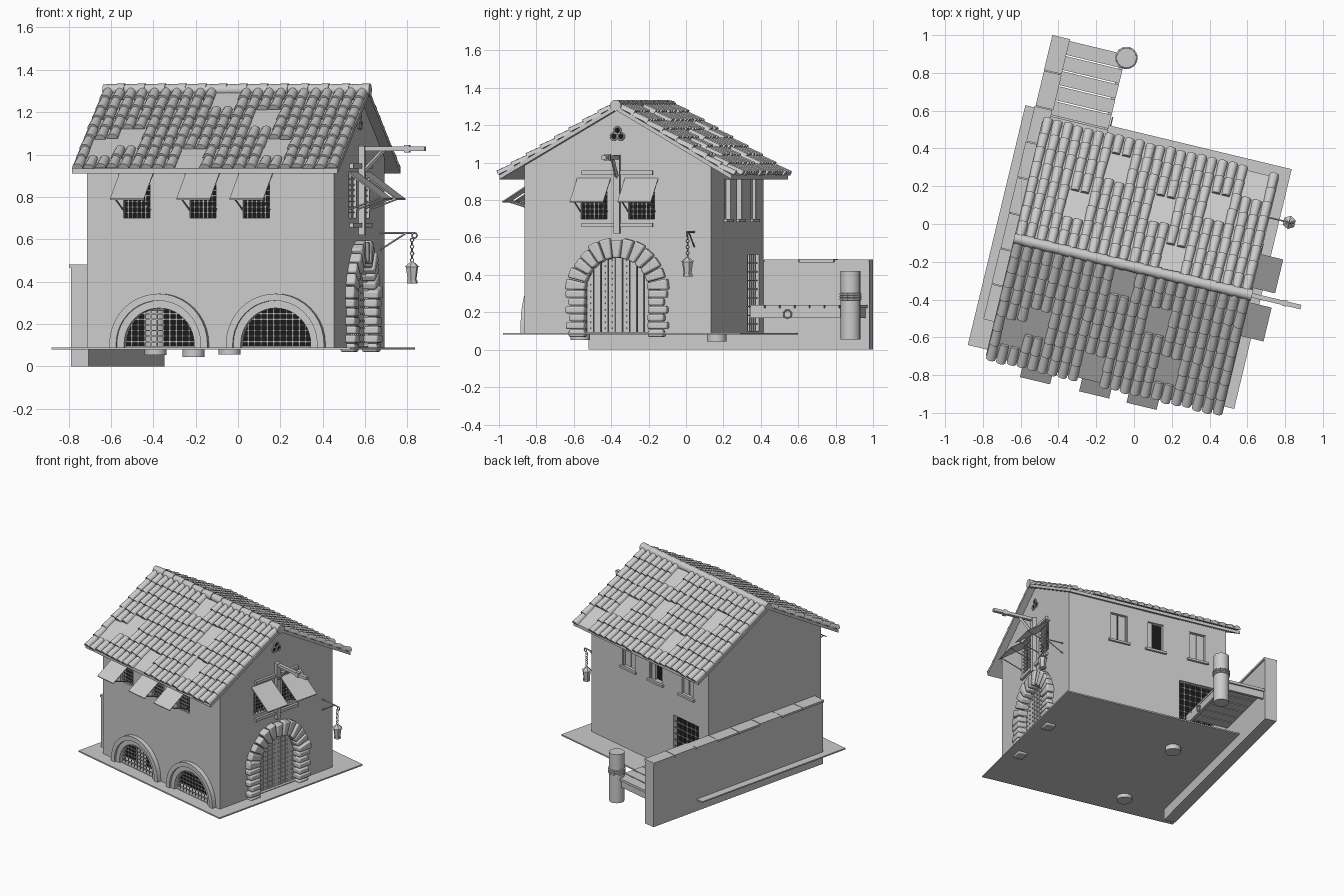
import bpy, bmesh, math, random
from math import sin, cos, pi, sqrt, radians
from mathutils import Matrix, Vector

random.seed(4)
if "Cube" in bpy.data.objects:
    bpy.data.objects.remove(bpy.data.objects["Cube"])

TURN = radians(-13.5)
U0, U1, V0, V1, RIDGE_V = -0.558, 0.642, -0.734, 0.291, -0.2215
SLOPE, RIDGE_Z, BASE = 0.58, 1.305, 0.09


def material(name, c):
    m = bpy.data.materials.new(name)
    m.use_nodes = True
    m.diffuse_color = (c, c, c, 1)
    m.node_tree.nodes["Principled BSDF"].inputs["Base Color"].default_value = (c, c, c, 1)
    return m


GREY, DARK = material("stone grey", 0.6), material("dark interior", 0.01)

# Wall frames: x runs along the wall, y points outward, z is up
ID = Matrix()
FRONT = Matrix.Translation((0, V0, 0)) @ Matrix.Rotation(pi, 4, 'Z')
GABLE = Matrix.Translation((U1, RIDGE_V, 0)) @ Matrix.Rotation(-pi / 2, 4, 'Z')
BACK = Matrix.Translation((0, V1, 0))


def emit(name, bm, mat=GREY, smooth=False, bevel=0):
    bmesh.ops.recalc_face_normals(bm, faces=bm.faces)
    me = bpy.data.meshes.new(name)
    bm.to_mesh(me)
    bm.free()
    me.materials.append(mat)
    if smooth:
        me.shade_smooth()
        me.set_sharp_from_angle(angle=radians(40))
    ob = bpy.data.objects.new(name, me)
    bpy.context.collection.objects.link(ob)
    ob.rotation_euler.z = TURN
    if bevel:
        b = ob.modifiers.new("soft edges", 'BEVEL')
        b.width, b.segments = bevel, 2
    return ob


def box(bm, M, x0, x1, y0, y1, z0, z1):
    c = Vector((x0 + x1, y0 + y1, z0 + z1)) / 2
    size = Matrix.Diagonal((x1 - x0, y1 - y0, z1 - z0, 1))
    bmesh.ops.create_cube(bm, size=1, matrix=M @ Matrix.Translation(c) @ size)


def prism(bm, M, a, b):
    """Closed solid between two matching loops."""
    a = [bm.verts.new(M @ Vector(p)) for p in a]
    b = [bm.verts.new(M @ Vector(p)) for p in b]
    bm.faces.new(a)
    bm.faces.new(b[::-1])
    for i in range(len(a)):
        j = (i + 1) % len(a)
        bm.faces.new((a[i], b[i], b[j], a[j]))


def slab(bm, M, pts, y0, y1):
    prism(bm, M, [(x, y0, z) for x, z in pts], [(x, y1, z) for x, z in pts])


def rod(bm, M, p, q, r, r2=None, seg=6):
    p, q = Vector(p), Vector(q)
    d = q - p
    T = M @ Matrix.Translation((p + q) / 2) @ d.to_track_quat('Z', 'Y').to_matrix().to_4x4()
    bmesh.ops.create_cone(bm, cap_ends=True, segments=seg, radius1=r,
                          radius2=r if r2 is None else r2, depth=d.length, matrix=T)


def ring(bm, M, c, r, t, flat=False, n=12):
    pts = [Vector(c) + r * Vector((cos(a), sin(a) if flat else 0, 0 if flat else sin(a)))
           for a in (2 * pi * i / n for i in range(n))]
    for i in range(n):
        rod(bm, M, pts[i - 1], pts[i], t)


def arc(c, zc, r, n=20):
    return [(c + r * cos(pi * i / n), zc + r * sin(pi * i / n)) for i in range(n + 1)]


def arch(c, zc, r, z0):
    return [(c + r, z0)] + arc(c, zc, r) + [(c - r, z0)]


def lattice(bm, M, c, w, z0, z1, nx, nz, zc=None):
    """Crossed bars; rounded on top when an arch centre is given."""
    for i in range(1, nx):
        s = w * (2 * i / nx - 1)
        top = z1 if zc is None else zc + sqrt(w * w - s * s)
        box(bm, M, c + s - .003, c + s + .003, -.014, -.008, z0, top)
    for i in range(1, nz):
        z = z0 + (z1 - z0) * i / nz
        h = w if zc is None or z < zc else sqrt(w * w - (z - zc) ** 2)
        box(bm, M, c - h, c + h, -.014, -.008, z - .003, z + .003)


def house(inset, z0):
    bm = bmesh.new()
    v0, v1 = V0 + inset, V1 - inset
    apex = RIDGE_Z - .022 - inset
    eave = apex - SLOPE * (RIDGE_V - v0)
    loop = [(v0, z0), (v1, z0), (v1, eave), (RIDGE_V, apex), (v0, eave)]
    prism(bm, ID, [(U0 + inset, *p) for p in loop], [(U1 - inset, *p) for p in loop])
    return bm


# Openings
ARCHES, AZ, AR = (.203, -.363), .105, .17
FRONT_WIN, GABLE_WIN, BACK_WIN = (.316, -.006, -.264), (-.131, .131), (.26, -.02, -.34)
DOOR_Z, DOOR_R = .317, .178
cut = bmesh.new()
for c in ARCHES:
    slab(cut, FRONT, arch(c, AZ, AR, BASE + .005), -.06, .05)
for M, cs, w in ((FRONT, FRONT_WIN, .064), (GABLE, GABLE_WIN, .072), (BACK, BACK_WIN, .065)):
    for c in cs:
        box(cut, M, c - w, c + w, -.06, .05, .70, .91)
slab(cut, GABLE, arch(0, DOOR_Z, DOOR_R, BASE + .005), -.06, .05)
box(cut, BACK, -.46, -.20, -.06, .05, BASE + .01, .51)
cutters = [emit("interior_cutter", house(.035, BASE + .002)), emit("opening_cutter", cut)]

# Walls with the openings cut out
walls = emit("house_walls", house(0, BASE - .005))
for c in cutters:
    m = walls.modifiers.new("cut", 'BOOLEAN')
    m.operation, m.solver, m.object = 'DIFFERENCE', 'EXACT', c
bpy.context.view_layer.update()
walls.data = bpy.data.meshes.new_from_object(walls.evaluated_get(bpy.context.evaluated_depsgraph_get()))
walls.modifiers.clear()
for c in cutters:
    bpy.data.objects.remove(c)
emit("dark_room", house(.075, BASE + .004), DARK)

# Ground plate, garden wall and coping
bm = bmesh.new()
box(bm, ID, -.706, .744, -.828, .477, .08, BASE)
emit("ground_plate", bm)
bm = bmesh.new()
box(bm, ID, -.65, -.565, -.672, .872, 0, .468)
emit("garden_wall", bm)
bm = bmesh.new()
for i in range(8):
    v, j = -.676 + i * .194, random.uniform(-.004, .004)
    box(bm, ID, -.656 + j, -.56 + j, v, v + .19, .466, .482 + j / 2)
emit("wall_coping", bm)

# Arched window surrounds and all gratings
bm, bars = bmesh.new(), bmesh.new()
for c in ARCHES:
    for r0, r1, d in ((AR, .205, .016), (.205, .238, .032)):
        slab(bm, FRONT, arch(c, AZ, r1, BASE) + arch(c, AZ, r0, BASE)[::-1], -.01, d)
    lattice(bars, FRONT, c, AR, BASE, AZ + AR, 11, 7, AZ)
for M, cs, w in ((FRONT, FRONT_WIN, .064), (GABLE, GABLE_WIN, .072)):
    for c in cs:
        lattice(bars, M, c, w, .70, .91, 6, 8)
lattice(bars, BACK, -.33, .13, BASE, .51, 6, 9)
emit("arch_surrounds", bm, smooth=True)
emit("window_gratings", bars)

# Awnings with props
bm = bmesh.new()
for M, cs, w, d in ((FRONT, FRONT_WIN, .082, .195), (GABLE, GABLE_WIN, .092, .17)):
    for c in cs:
        side = [(0, .918), (d, .792), (d, .786), (0, .910)]
        prism(bm, M, [(c - w, *p) for p in side], [(c + w, *p) for p in side])
        for s in (c - w * .8, c + w * .8):
            rod(bm, M, (s, 0, .74), (s, d * .9, .796), .004)
emit("awnings", bm)

# Back windows: frames, sills, closed leaves
bm = bmesh.new()
for i, c in enumerate(BACK_WIN):
    box(bm, BACK, c - .08, c + .08, -.01, .016, .683, .698)
    for s in (c - .065, c + .057):
        box(bm, BACK, s, s + .008, -.03, -.004, .70, .91)
    if i != 1:
        box(bm, BACK, c - .065, c - .003, -.03, -.022, .70, .91)
        box(bm, BACK, c + .003, c + .065, -.03, -.022, .70, .91)
    else:
        box(bm, BACK, c + .02, c + .06, -.03, -.015, .70, .91)
emit("back_windows", bm)

# Plank door with studs
bm = bmesh.new()
n = 9
for i in range(n):
    a = DOOR_R * (2 * i / n - 1)
    b = a + 2 * DOOR_R / n - .004
    ha, hb = (sqrt(max(0, DOOR_R ** 2 - s * s)) for s in (a, b))
    slab(bm, GABLE, [(a, BASE), (b, BASE), (b, DOOR_Z + hb), (a, DOOR_Z + ha)], -.034, -.02)
    for k in range(12):
        z, s = .115 + k * .033, (a + b) / 2
        if z < DOOR_Z + min(ha, hb):
            box(bm, GABLE, s - .004, s + .004, -.022, -.014, z - .004, z + .004)
emit("plank_door", bm)

# Rough stones around the door
bm = bmesh.new()
for i in range(13):
    a0, a1 = pi * i / 13 + .015, pi * (i + 1) / 13 - .015
    r1 = .275 + random.uniform(-.01, .012)
    pts = [(r * cos(a), DOOR_Z + r * sin(a)) for r, a in
           ((DOOR_R - .004, a0), (r1, a0), (r1, a1), (DOOR_R - .004, a1))]
    slab(bm, GABLE, pts, -.03, .04 + random.uniform(0, .012))
for side in (-1, 1):
    for k in range(6):
        z, r = .068 + k * .042, .255 + .02 * (k % 2) + random.uniform(0, .008)
        x0, x1 = sorted((side * (DOOR_R - .004), side * r))
        box(bm, GABLE, x0, x1, -.03, .04 + random.uniform(0, .012), z, z + .039)
emit("door_stones", bm, smooth=True, bevel=.009)

# Gable timbers and hoist arm
bm = bmesh.new()
for z in (.655, .935):
    box(bm, GABLE, -.195, .195, -.005, .018, z, z + .022)
box(bm, GABLE, -.016, .016, -.005, .03, .62, 1.04)
box(bm, GABLE, -.012, .012, 0, .32, 1.017, 1.038)
box(bm, GABLE, -.016, .016, .22, .245, 1.01, 1.045)
rod(bm, GABLE, (0, .02, .92), (0, .12, 1.022), .011, seg=4)
emit("hoist_timbers", bm)

# Trefoil vent
bm, hole = bmesh.new(), bmesh.new()
for s, z in ((-.019, 1.14), (.019, 1.14), (0, 1.172)):
    ring(bm, GABLE, (s, .004, z), .018, .005)
    rod(hole, GABLE, (s, -.004, z), (s, .003, z), .016, seg=12)
emit("trefoil_rings", bm)
emit("trefoil_holes", hole, DARK)

# Lantern on a bracket
bm = bmesh.new()
LU, LV = .797, .20
rod(bm, ID, (U1, LV, .63), (LU + .015, LV, .63), .005)
rod(bm, ID, (U1, LV, .55), (LU - .03, LV, .628), .004)
ring(bm, ID, (LU + .012, LV, .618), .012, .004)
for k in range(7):
    T = Matrix.Translation((LU, LV, .597 - k * .016)) @ Matrix.Rotation(k * pi / 2, 4, 'Z')
    ring(bm, T, (0, 0, 0), .009, .0025, n=6)
rod(bm, ID, (LU, LV, .47), (LU, LV, .495), .036, .006)
rod(bm, ID, (LU, LV, .405), (LU, LV, .47), .021, .03)
rod(bm, ID, (LU, LV, .392), (LU, LV, .405), .026)
emit("hanging_lantern", bm)

# Posts, two of them standing inside the house
bm, rope = bmesh.new(), bmesh.new()
for u, v, z in ((-.244, .846, .055), (-.247, -.64, .053), (-.242, .111, .045)):
    rod(bm, ID, (u, v, z), (u, v, .42), .053, seg=16)
    for k in range(3):
        ring(rope, ID, (u, v, .27 + k * .013), .054, .007, True)
emit("round_posts", bm, smooth=True)
emit("post_ropes", rope)

# Plank landing with a mooring ring
bm = bmesh.new()
for i in range(7):
    v = .295 + i * .082
    box(bm, ID, -.566, -.25, v, v + .075, .222, .24)
box(bm, ID, -.272, -.252, .291, .865, .17, .223)
box(bm, ID, -.566, -.272, .83, .85, .17, .223)
ring(bm, Matrix.Rotation(pi / 2, 4, 'Z'), (.50, .242, .19), .022, .004)
emit("landing", bm)

# Roof boards
bm = bmesh.new()
HALF, R0, R1 = .638, -.60, .69
drop = SLOPE * HALF
under = RIDGE_Z - .024
loop = [(RIDGE_V - HALF, RIDGE_Z - drop), (RIDGE_V, RIDGE_Z), (RIDGE_V + HALF, RIDGE_Z - drop),
        (RIDGE_V + HALF, under - drop), (RIDGE_V, under), (RIDGE_V - HALF, under - drop)]
prism(bm, ID, [(R0, *p) for p in loop], [(R1, *p) for p in loop])
emit("roof_boards", bm)

# Barrel tiles with a few missing patches, then ridge caps
COLS, ROWS, TILT = 23, 8, math.atan(SLOPE)
step, length = (R1 - R0) / COLS, HALF / cos(TILT) / ROWS
gaps = {-1: ((1, 5), (3, 4), (14, 2), (16, 5), (9, 6), (10, 0)),
        1: ((7, 5), (20, 6), (17, 4), (12, 3), (4, 2), (14, 0))}
bm = bmesh.new()
for side in (-1, 1):
    T = (Matrix.Translation((0, RIDGE_V, RIDGE_Z)) @ Matrix.Rotation(pi if side < 0 else 0, 4, 'Z')
         @ Matrix.Rotation(-TILT, 4, 'X'))
    for col in range(COLS):
        for row in range(ROWS):
            if any(0 <= col - c < 2 and 0 <= row - r < 2 for c, r in gaps[side]):
                continue
            u = side * (R0 + step * (col + .5)) + random.uniform(-.002, .002)
            y0 = row * length
            y1 = y0 + length * 1.1 + random.uniform(-.004, .006)
            ends = [[(u + r * x, y, r * z + h) for x, z in arc(0, 0, 1, 6)]
                    for y, r, h in ((y0, .022, -.002), (y1, .026, .005))]
            prism(bm, T, *ends)
emit("roof_tiles", bm, smooth=True)
bm = bmesh.new()
for i in range(13):
    u = R0 + i * (R1 - R0) / 13
    rod(bm, ID, (u, RIDGE_V, RIDGE_Z), (u + .105, RIDGE_V, RIDGE_Z), .026, .031, 12)
emit("ridge_caps", bm, smooth=True)
